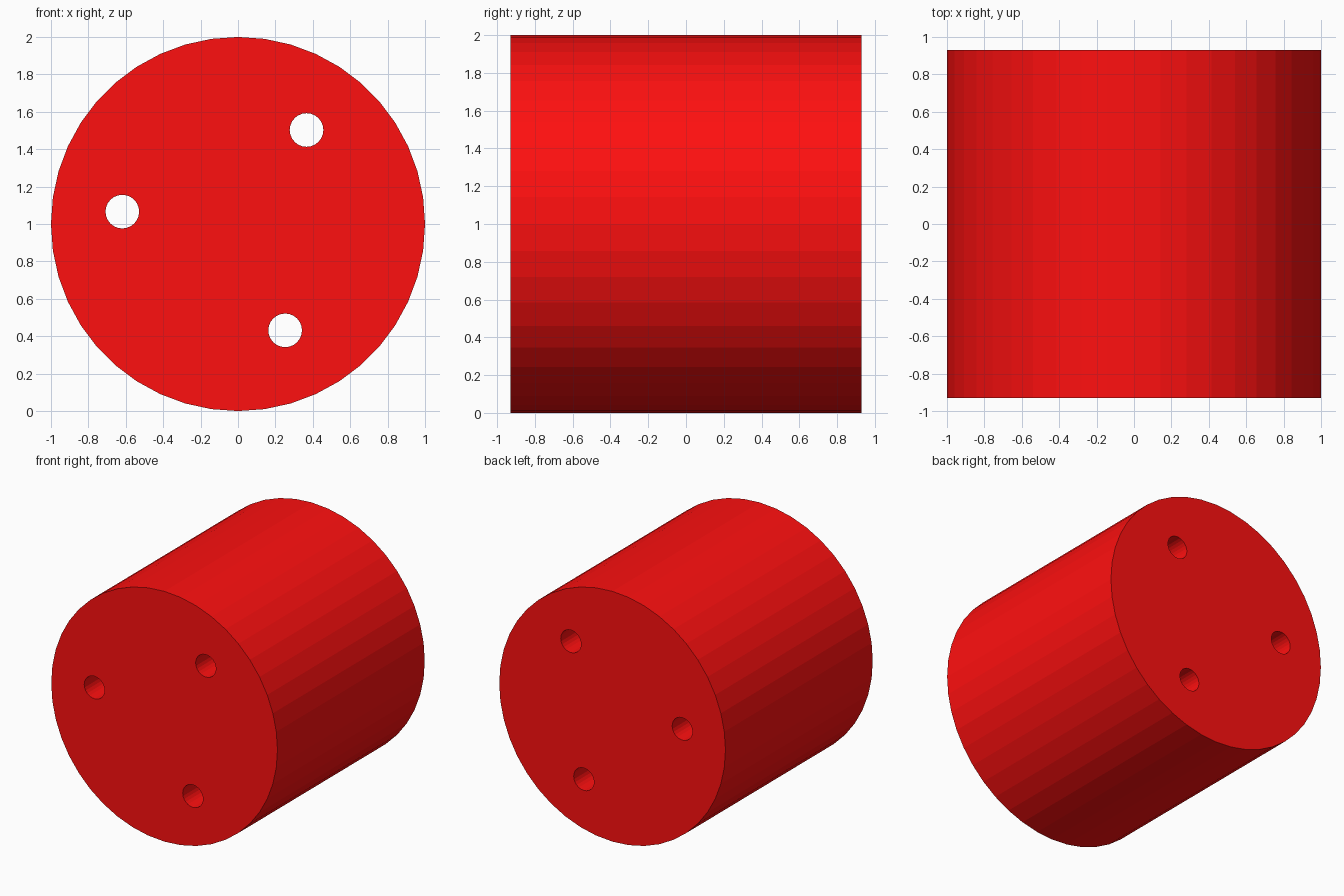
import bpy
from math import radians, cos, sin, pi

if "Cube" in bpy.data.objects:
    bpy.data.objects.remove(bpy.data.objects["Cube"])

LENGTH = 1.86


def cylinder_y(name, radius, depth, sides, x=0.0, z=0.0):
    bpy.ops.mesh.primitive_cylinder_add(
        vertices=sides, radius=radius, depth=depth,
        location=(x, 0, z), rotation=(pi / 2, 0, 0))
    ob = bpy.context.object
    ob.name = name
    bpy.ops.object.transform_apply(location=True, rotation=True, scale=True)
    return ob


# Main drum lying along y, flat facets
drum = cylinder_y("drum", 1.0, LENGTH, 44, z=1.0)

# Three through holes, evenly spaced on a circle
cutters = []
for i in range(3):
    a = radians(53.9 + 120 * i)
    hole = cylinder_y(f"hole_cutter_{i + 1}", 0.09, LENGTH + 0.4, 24,
                      x=0.622 * cos(a), z=1 + 0.622 * sin(a))
    hole.hide_render = True
    cutters.append(hole)

bpy.ops.object.select_all(action='DESELECT')
drum.select_set(True)
bpy.context.view_layer.objects.active = drum
for hole in cutters:
    mod = drum.modifiers.new("drill", 'BOOLEAN')
    mod.operation = 'DIFFERENCE'
    mod.solver = 'EXACT'
    mod.object = hole
    bpy.ops.object.modifier_apply(modifier=mod.name)
for hole in cutters:
    bpy.data.objects.remove(hole, do_unlink=True)
bpy.ops.object.shade_flat()

# Pure red finish
red = bpy.data.materials.new("red")
red.diffuse_color = (1.0, 0.005, 0.005, 1)
red.use_nodes = True
red.node_tree.nodes["Principled BSDF"].inputs["Base Color"].default_value = red.diffuse_color
drum.data.materials.clear()
drum.data.materials.append(red)
for p in drum.data.polygons:
    p.material_index = 0
